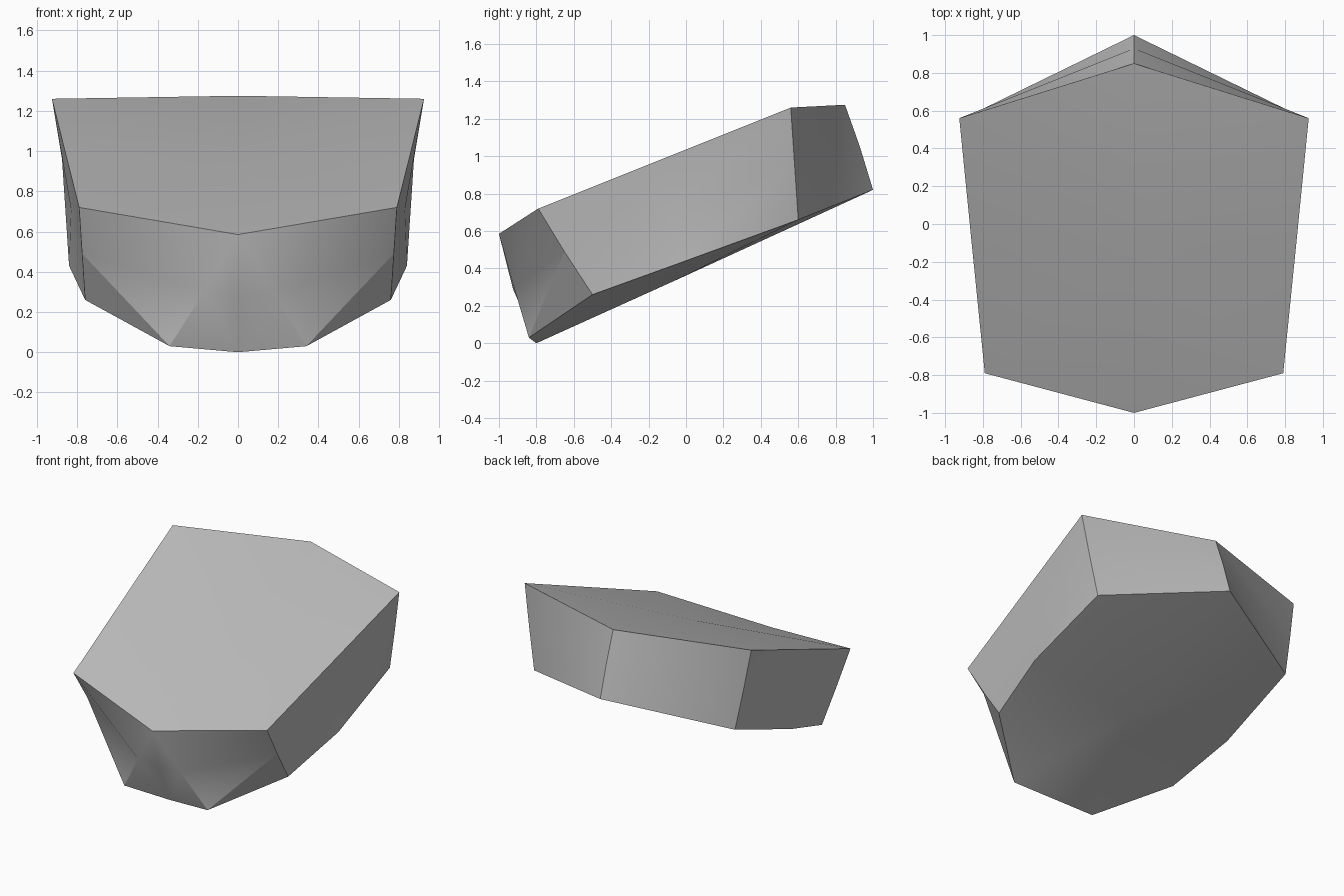
import bpy, bmesh
from math import radians

if "Cube" in bpy.data.objects:
    bpy.data.objects.remove(bpy.data.objects["Cube"])

# one flat stone colour
stone = bpy.data.materials.new("stone_grey")
stone.use_nodes = True
grey = (0.5, 0.5, 0.5, 1)
stone.diffuse_color = grey
stone.node_tree.nodes["Principled BSDF"].inputs["Base Color"].default_value = grey

# half profile columns from back to front: rim, waist, base
columns = [
    ((0, .85, 1.275), (0, .93, 1.05), (0, 1, .82)),              # back ridge
    ((.925, .56, 1.26), (.875, .58, .96), (.82, .6, .66)),       # back corner
    ((.858, -.115, .99), (.83, -.08, .71), (.84, -.03, .43)),    # flank
    ((.79, -.79, .72), (.775, -.65, .49), (.76, -.5, .26)),      # front corner
    ((0, -1, .585), (.17, -.92, .3), (.34, -.84, .03)),          # front facet edge
    ((0, -1, .585), (0, -.925, .29), (0, -.8, 0)),               # front middle
]
top_centre, base_centre = (0, -.1, .98), (0, -.07, .33)

# triangles of one half: wall bands, then fans for the top and underside
triangles = []
for a, b in zip(columns, columns[1:]):
    for i in range(2):
        triangles += [(a[i], b[i + 1], b[i]), (a[i], a[i + 1], b[i + 1])]
    triangles += [(a[0], b[0], top_centre), (a[2], base_centre, b[2])]

# weld both mirrored halves into a closed rock
bm = bmesh.new()
welded = {}


def corner(p, side):
    p = (p[0] * side, p[1], p[2])
    if p not in welded:
        welded[p] = bm.verts.new(p)
    return welded[p]


for side in (1, -1):
    for tri in triangles:
        if len(set(tri)) == 3:
            bm.faces.new([corner(p, side) for p in tri])
bmesh.ops.recalc_face_normals(bm, faces=bm.faces)

mesh = bpy.data.meshes.new("rock")
bm.to_mesh(mesh)
bm.free()
mesh.materials.append(stone)
rock = bpy.data.objects.new("rock", mesh)
bpy.context.collection.objects.link(rock)

# smooth facets, sharp main ridges
bpy.ops.object.select_all(action="DESELECT")
rock.select_set(True)
bpy.context.view_layer.objects.active = rock
bpy.ops.object.shade_smooth_by_angle(angle=radians(30))
